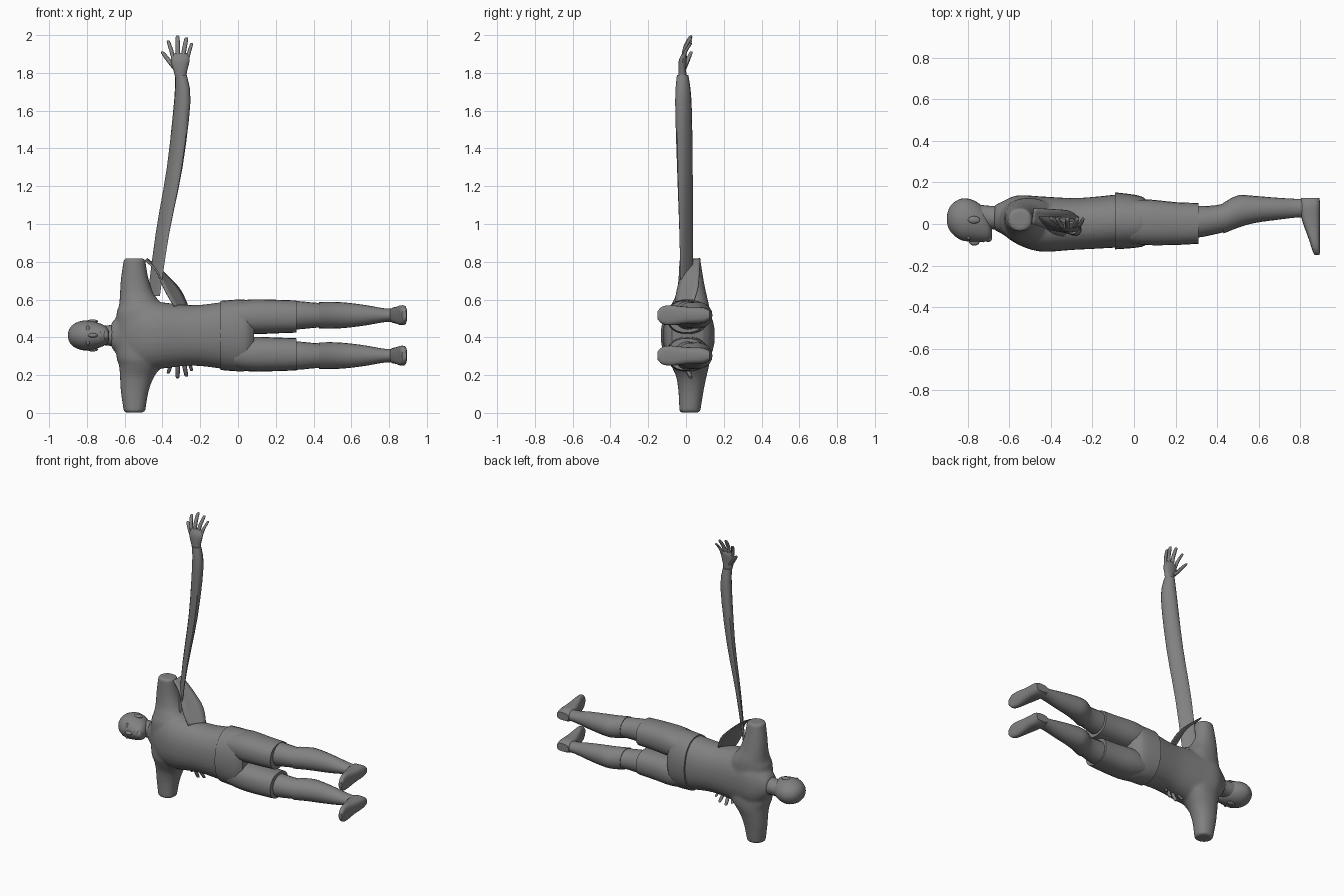
import bpy, bmesh, math
from mathutils import Vector

if "Cube" in bpy.data.objects:
    bpy.data.objects.remove(bpy.data.objects["Cube"], do_unlink=True)

GREY = (0.22, 0.22, 0.22, 1)
mat = bpy.data.materials.new("plain grey")
mat.use_nodes = True
mat.diffuse_color = GREY
mat.node_tree.nodes["Principled BSDF"].inputs["Base Color"].default_value = GREY
MID = 0.41  # height of the body's centre line


def spline(secs, steps):
    """Catmull-Rom interpolation between cross-sections."""
    out = []
    for i in range(len(secs) - 1):
        p0, p1, p2, p3 = (secs[min(max(i + k, 0), len(secs) - 1)] for k in (-1, 0, 1, 2))
        for s in range(steps):
            t = s / steps
            out.append([0.5 * (2 * b + (c - a) * t + (2 * a - 5 * b + 4 * c - d) * t * t
                               + (3 * b - a - 3 * c + d) * t ** 3)
                        for a, b, c, d in zip(p0, p1, p2, p3)])
    return out + [list(secs[-1])]


def loft(bm, axis, secs, n=20, steps=3, power=2, rot=0):
    """Skin ellipses (position, centre a, radius a, centre b, radius b) along an axis."""
    rings = []
    for t, a, ra, b, rb in spline(secs, steps):
        ring = []
        for k in range(n):
            w = math.tau * k / n
            c, s = math.cos(w), math.sin(w)
            u = ra * math.copysign(abs(c) ** (2 / power), c)
            v = rb * math.copysign(abs(s) ** (2 / power), s)
            p = a + u * math.cos(rot) - v * math.sin(rot)
            q = b + u * math.sin(rot) + v * math.cos(rot)
            ring.append(bm.verts.new({"x": (t, p, q), "y": (p, t, q), "z": (p, q, t)}[axis]))
        rings.append(ring)
    for r0, r1 in zip(rings, rings[1:]):
        for k in range(n):
            bm.faces.new((r0[k], r0[k - 1], r1[k - 1], r1[k]))
    bm.faces.new(rings[0])
    bm.faces.new(rings[-1])


def ball(bm, centre, size):
    made = bmesh.ops.create_uvsphere(bm, u_segments=14, v_segments=8, radius=1)
    for v in made["verts"]:
        v.co = Vector(centre) + Vector(a * b for a, b in zip(v.co, size))


def finish(bm, name):
    bmesh.ops.recalc_face_normals(bm, faces=bm.faces)
    for f in bm.faces:
        f.smooth = True
    for e in bm.edges:
        if len(e.link_faces) == 2 and e.calc_face_angle() > 0.75:
            e.smooth = False
    me = bpy.data.meshes.new(name)
    bm.to_mesh(me)
    bm.free()
    me.materials.append(mat)
    ob = bpy.data.objects.new(name, me)
    bpy.context.collection.objects.link(ob)
    return ob


# Shirt: torso and both sleeves blended into one skin
bm = bmesh.new()
loft(bm, "x", [(-.67, .03, .06, MID, .065), (-.63, .03, .08, MID, .11),
               (-.56, .02, .118, MID, .17), (-.45, 0, .133, MID, .18),
               (-.3, 0, .125, MID, .163), (-.2, .005, .125, MID, .162),
               (-.075, .015, .128, MID, .178)], n=32, power=2.2)
half = [(.408, -.548, .056, .02, .055), (.3, -.547, .073, .026, .066),
        (.22, -.535, .09, .028, .08), (.16, -.515, .115, .022, .1),
        (.1, -.505, .14, .015, .11)]
loft(bm, "z", [(MID - s[0], *s[1:]) for s in half]
     + [(MID + s[0], *s[1:]) for s in reversed(half)], n=28, power=2.2)
shirt = finish(bm, "shirt")
re = shirt.modifiers.new("blend", "REMESH")
re.mode = "VOXEL"
re.voxel_size = 0.01
re.use_smooth_shade = True
sm = shirt.modifiers.new("soften", "SMOOTH")
sm.iterations = 4

# Torn sleeve underside stretched from the cuff to the waist
bm = bmesh.new()
edge_a = [(-.49, .0, .81), (-.43, -.02, .75), (-.385, -.05, .65), (-.335, -.06, .565)]
edge_b = [(-.48, .075, .82), (-.385, .07, .74), (-.305, .06, .655), (-.262, .03, .565)]
rows = [[bm.verts.new(Vector(a).lerp(Vector(b), k / 4)) for k in range(5)]
        for a, b in zip(spline(edge_a, 4), spline(edge_b, 4))]
for r0, r1 in zip(rows, rows[1:]):
    for k in range(4):
        bm.faces.new((r0[k], r0[k + 1], r1[k + 1], r1[k]))
flap = finish(bm, "sleeve_flap")
flap.modifiers.new("thickness", "SOLIDIFY").thickness = 0.006

# Head with nose, brow, lips, eyes and ears
bm = bmesh.new()
loft(bm, "x", [(-.9, .025, .012, MID, .012), (-.892, .025, .045, MID, .036),
               (-.87, .025, .076, MID, .06), (-.83, .022, .1, MID, .077),
               (-.79, .018, .102, MID, .078), (-.75, .008, .094, MID, .07),
               (-.715, -.008, .077, MID, .057), (-.695, -.025, .052, MID, .042),
               (-.682, -.04, .018, MID, .018)], n=28)
ball(bm, (-.768, -.085, MID), (.026, .019, .012))
ball(bm, (-.725, -.076, MID), (.01, .012, .024))
ball(bm, (-.7, -.065, MID), (.018, .022, .026))
for s in (-1, 1):
    ball(bm, (-.795, -.066, MID + s * .03), (.01, .012, .024))
    ball(bm, (-.78, -.062, MID + s * .03), (.01, .012, .013))
    ball(bm, (-.77, .02, MID + s * .075), (.03, .018, .01))
finish(bm, "head")
bm = bmesh.new()
loft(bm, "x", [(-.76, .035, .06, MID, .052), (-.7, .032, .056, MID, .052),
               (-.66, .03, .058, MID, .06), (-.61, .03, .07, MID, .085)])
finish(bm, "neck")

# Shorts
bm = bmesh.new()
loft(bm, "x", [(-.092, .015, .137, MID, .183), (0, .013, .128, MID, .19),
               (.05, .01, .115, MID, .185), (.085, .005, .08, MID, .15)], n=32, power=2.2)
for s in (-1, 1):
    loft(bm, "x", [(-.02, .01, .105, MID + s * .098, .08), (.07, .008, .11, MID + s * .099, .092),
                   (.2, .002, .103, MID + s * .1, .089), (.31, .003, .098, MID + s * .1, .085)],
         n=24, power=2.3)
finish(bm, "shorts")

# Legs with raised socks, and feet
for s, side in ((1, "left"), (-1, "right")):
    bm = bmesh.new()
    c = MID + s * .107
    loft(bm, "x", [(.25, .008, .08, c, .077), (.33, .012, .074, c, .074),
                   (.4, .022, .069, c, .067), (.45, .035, .07, c, .065)])
    finish(bm, side + "_leg")
    bm = bmesh.new()
    loft(bm, "x", [(.43, .028, .074, c, .07), (.5, .06, .078, c, .071),
                   (.58, .07, .065, c, .066), (.68, .073, .054, c, .053),
                   (.78, .076, .045, c, .036), (.86, .078, .045, c, .036)])
    finish(bm, side + "_sock")
    bm = bmesh.new()
    loft(bm, "y", [(.125, .848, .044, c, .026), (.09, .846, .049, c, .042),
                   (.03, .85, .045, c, .044), (-.02, .858, .037, c, .047),
                   (-.08, .869, .026, c, .053), (-.125, .876, .019, c, .046),
                   (-.15, .88, .012, c, .022)], power=3)
    finish(bm, side + "_foot")

# Overstretched raised arm, pinched flat at its lower end
bm = bmesh.new()
loft(bm, "z", [(.62, -.446, .046, .004, .004), (.95, -.4, .05, .001, .015),
               (1.3, -.335, .052, -.006, .027), (1.65, -.295, .05, -.014, .036),
               (1.79, -.302, .033, -.018, .028)], n=12, rot=-math.pi / 4)
finish(bm, "left_arm")

# Hands: fingers as (base x, tip x, base height, tip height, radius)
fingers = [(-.34, -.368, .09, .192, .011), (-.318, -.32, .1, .217, .012),
           (-.292, -.274, .1, .208, .012), (-.27, -.247, .085, .178, .01)]
for base, s, side in ((1.78, 1, "left"), (.4, -1, "right")):
    bm = bmesh.new()
    loft(bm, "z", [(base - s * .02, -.302, .026, -.018, .022), (base + s * .03, -.305, .036, -.02, .021),
                   (base + s * .08, -.306, .049, -.018, .021), (base + s * .11, -.305, .046, -.012, .016),
                   (base + s * .125, -.304, .032, -.01, .008)], n=16)
    for x0, x1, h0, h1, r in fingers:
        m, h = (x0 + x1) / 2, (h0 + h1) / 2
        loft(bm, "z", [(base + s * h0, x0, r, -.014, r), (base + s * h, m, r, -.003, r),
                       (base + s * (h1 - .008), x1, r * .85, .022, r * .85),
                       (base + s * h1, x1, r * .35, .028, r * .35)], n=10)
    loft(bm, "z", [(base + s * .04, -.33, .016, -.012, .014), (base + s * .085, -.366, .015, .008, .013),
                   (base + s * .125, -.396, .011, .025, .01), (base + s * .134, -.402, .004, .029, .004)], n=10)
    finish(bm, side + "_hand")
